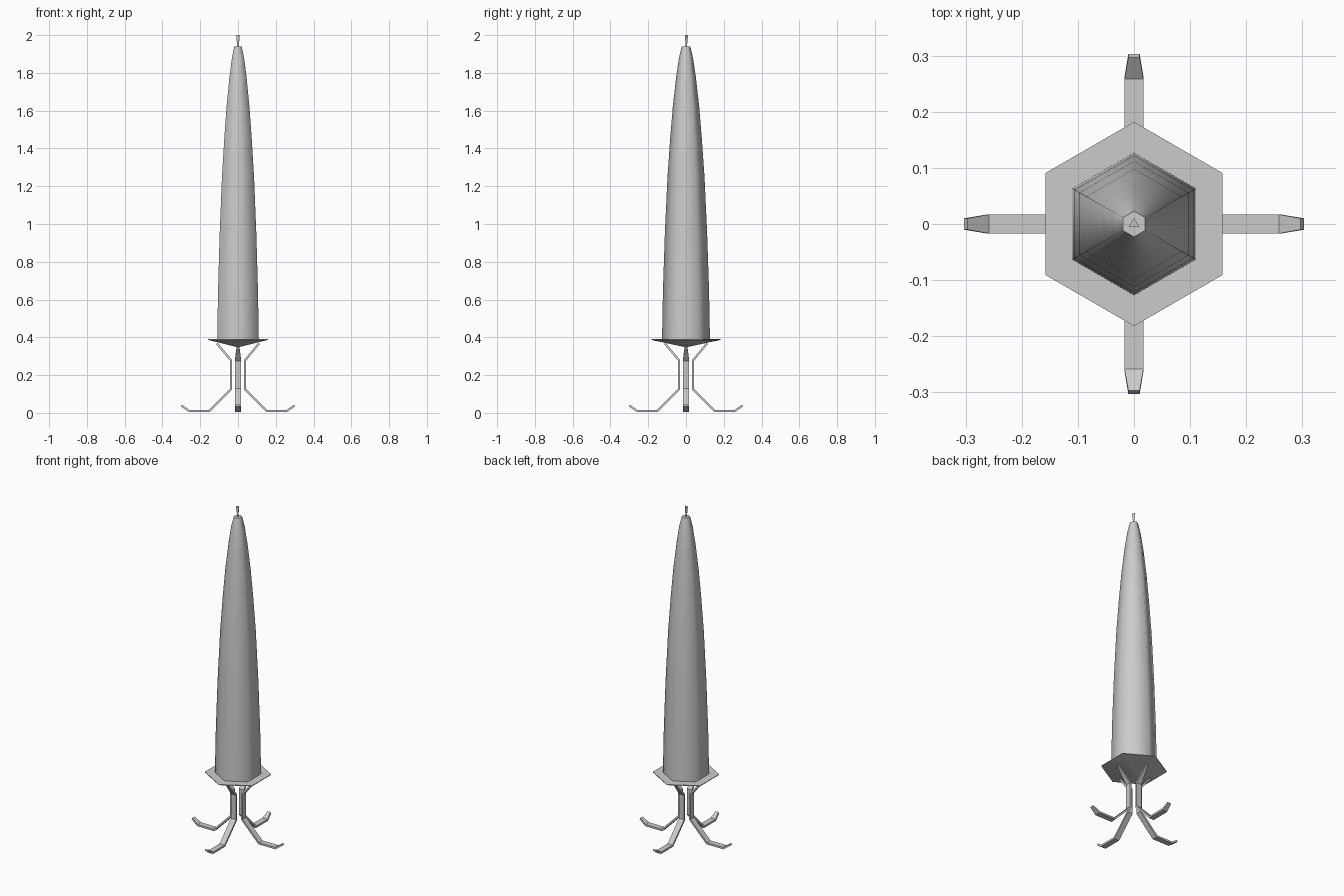
import bpy, bmesh
from math import radians, sin, cos, pi
from mathutils import Matrix, Vector

cube = bpy.data.objects.get("Cube")
if cube:
    bpy.data.objects.remove(cube, do_unlink=True)

grey = bpy.data.materials.new("light_grey")
grey.use_nodes = True
grey.diffuse_color = (0.6, 0.6, 0.6, 1)
grey.node_tree.nodes["Principled BSDF"].inputs["Base Color"].default_value = (0.6, 0.6, 0.6, 1)


def loft(name, rings, smooth):
    """Skin a list of equal-length vertex rings and cap both ends."""
    bm = bmesh.new()
    loops = [[bm.verts.new(p) for p in ring] for ring in rings]
    n = len(loops[0])
    for a, b in zip(loops, loops[1:]):
        for i in range(n):
            j = (i + 1) % n
            bm.faces.new((a[i], a[j], b[j], b[i]))
    bm.faces.new(loops[0][::-1])
    bm.faces.new(loops[-1])
    bmesh.ops.recalc_face_normals(bm, faces=bm.faces)
    mesh = bpy.data.meshes.new(name)
    bm.to_mesh(mesh)
    bm.free()
    mesh.materials.append(grey)
    obj = bpy.data.objects.new(name, mesh)
    bpy.context.collection.objects.link(obj)
    bpy.ops.object.select_all(action='DESELECT')
    obj.select_set(True)
    bpy.context.view_layer.objects.active = obj
    bpy.ops.object.shade_smooth_by_angle(angle=radians(smooth))
    return obj


def polygon(sides, radius, z):
    return [Vector((radius * cos(pi / 2 + 2 * pi * i / sides),
                    radius * sin(pi / 2 + 2 * pi * i / sides), z))
            for i in range(sides)]


# Tapering hexagonal candle
body = [(0.127, 0.385), (0.122, 0.65), (0.112, 0.95), (0.098, 1.25), (0.084, 1.45),
        (0.070, 1.62), (0.052, 1.78), (0.037, 1.88), (0.023, 1.94)]
loft("candle", [polygon(6, r, z) for r, z in body], 62)

# Three-sided wick, wider at the top
loft("wick", [polygon(3, r, z) for r, z in [(0.004, 1.935), (0.011, 2.0)]], 30)

# Drip tray: flat top over a shallow cone
loft("drip_tray", [polygon(6, r, z) for r, z in [(0.004, 0.348), (0.182, 0.386), (0.182, 0.39)]], 30)

# Four bent strap legs: radius, height, half width along the path
path = [(0.112, 0.368, 0.004), (0.037, 0.278, 0.017), (0.037, 0.126, 0.017),
        (0.150, 0.011, 0.017), (0.260, 0.011, 0.017), (0.300, 0.039, 0.010)]
half = 0.0055
points = [Vector((r, z)) for r, z, w in path]
rings = []
for k, p in enumerate(points):
    before = (p - points[k - 1]).normalized() if k else None
    after = (points[k + 1] - p).normalized() if k < len(points) - 1 else None
    before, after = before or after, after or before
    along = (before + after).normalized()
    # Mitre the corner so the strap keeps its thickness
    side = Vector((-along.y, along.x)) * half / along.dot(after)
    w = path[k][2]
    rings.append([Vector(((p + side * s).x, w * t, (p + side * s).y))
                  for s, t in [(1, 1), (1, -1), (-1, -1), (-1, 1)]])

for i, label in enumerate(["left", "back", "right", "front"]):
    turn = Matrix.Rotation(i * pi / 2, 3, 'Z')
    loft(label + "_leg", [[turn @ v for v in ring] for ring in rings], 30)
